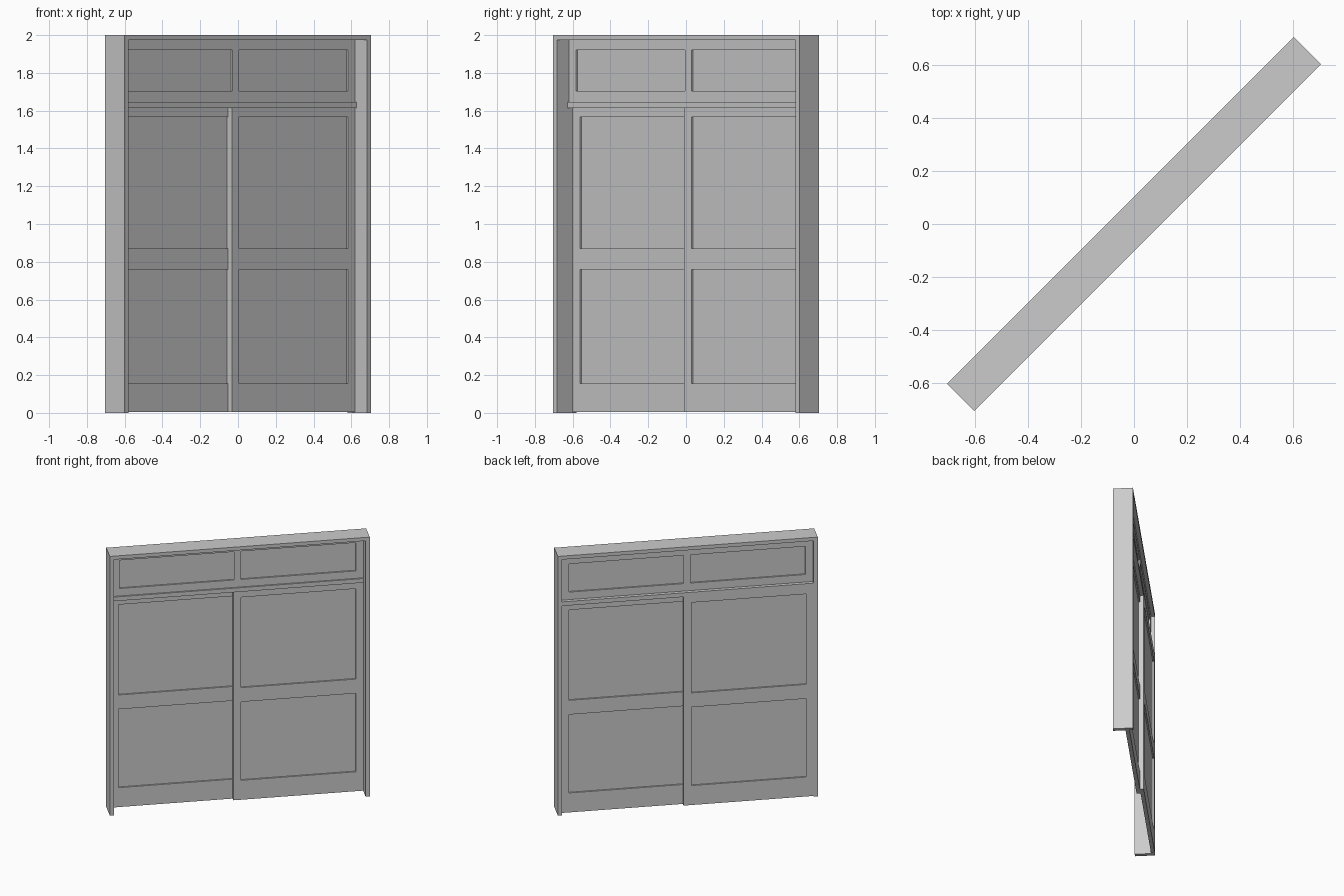
import bpy
import bmesh
from math import radians
from mathutils import Vector

cube = bpy.data.objects.get("Cube")
if cube:
    bpy.data.objects.remove(cube, do_unlink=True)

# One plain grey for the whole partition
grey = bpy.data.materials.new("plain_grey")
grey.use_nodes = True
colour = (0.6, 0.6, 0.6, 1)
grey.diffuse_color = colour
grey.node_tree.nodes["Principled BSDF"].inputs["Base Color"].default_value = colour

HALF_LEN, HALF_DEPTH, HEIGHT = 0.923, 0.073, 2.0
BOARD = 0.03                  # jamb and header thickness
INNER = HALF_LEN - BOARD      # half width of the opening
FRONT, MID = 0.016, 0.045     # front track and shared plane of the doors
BAR_LOW, BAR_HIGH = 1.615, 1.647
RECESS = 0.011


def board(name, low, high, columns=(), rows=()):
    """A box with sunken panels on front and back wherever a column meets a row."""
    low, high = Vector(low), Vector(high)
    bm = bmesh.new()
    bmesh.ops.create_cube(bm, size=1)
    for v in bm.verts:
        v.co = [(a + b) / 2 + c * (b - a) for a, b, c in zip(low, high, v.co)]
    # Cut the outlines of the panels into the box
    for axis, spans in ((0, columns), (2, rows)):
        normal = Vector((axis == 0, 0, axis == 2))
        for cut in [c for span in spans for c in span]:
            bmesh.ops.bisect_plane(bm, geom=bm.verts[:] + bm.edges[:] + bm.faces[:],
                                   plane_co=normal * cut, plane_no=normal)
    bm.normal_update()
    panels = []
    for f in bm.faces:
        c = f.calc_center_median()
        if (abs(f.normal.y) > 0.9
                and any(a < c.x < b for a, b in columns)
                and any(a < c.z < b for a, b in rows)):
            panels.append(f)
    if panels:
        bmesh.ops.inset_individual(bm, faces=panels, thickness=0.0004, depth=-RECESS)
    mesh = bpy.data.meshes.new(name)
    bm.to_mesh(mesh)
    bm.free()
    mesh.materials.append(grey)
    obj = bpy.data.objects.new(name, mesh)
    obj.rotation_euler.z = radians(45)   # the partition stands diagonally
    bpy.context.collection.objects.link(obj)
    return obj


# Surrounding frame: two jambs and a header
for side, x in (("right", -HALF_LEN), ("left", INNER)):
    board(side + "_jamb", (x, -HALF_DEPTH, 0), (x + BOARD, HALF_DEPTH, HEIGHT))
board("header", (-INNER, -HALF_DEPTH, HEIGHT - 0.027), (INNER, HALF_DEPTH, HEIGHT))

# Transom bar between doors and upper panel
board("transom_bar", (-INNER, 0.005, BAR_LOW), (INNER, HALF_DEPTH, BAR_HIGH))

# Fixed upper panel and two overlapping sliding doors
right_column, left_column = (-0.84, -0.025), (0.025, 0.84)
door_rows = [(0.155, 0.76), (0.87, 1.567)]
board("upper_panel", (-INNER, FRONT, BAR_HIGH), (INNER, MID, HEIGHT - 0.027),
      [right_column, left_column], [(1.705, 1.922)])
board("left_sliding_door", (-0.03, FRONT, 0.005), (INNER, MID, BAR_LOW),
      [left_column], door_rows)
board("right_sliding_door", (-INNER, MID, 0.005), (0.03, HALF_DEPTH, BAR_LOW),
      [right_column], door_rows)
